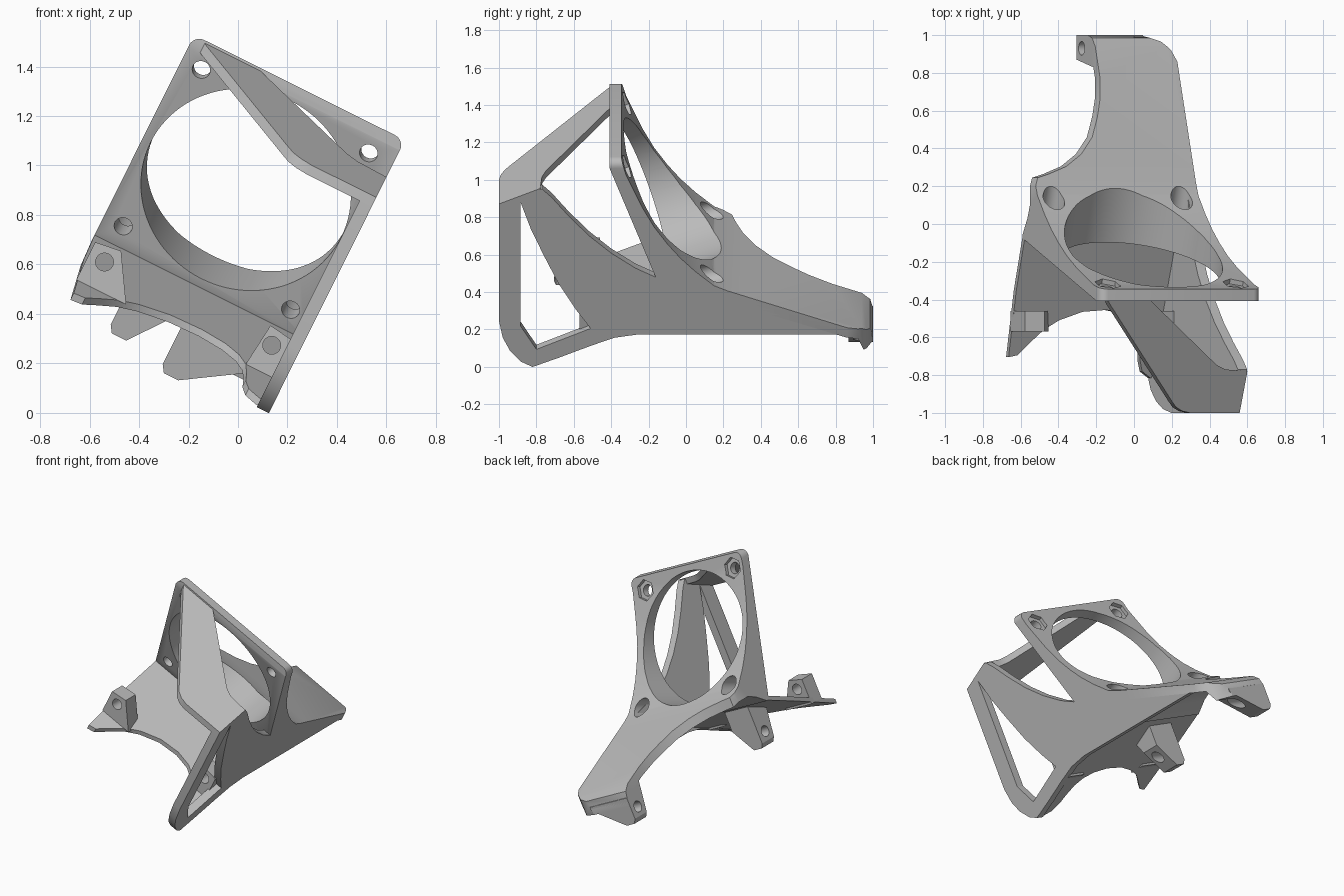
import bpy, bmesh, math
from mathutils import Matrix, Vector

if "Cube" in bpy.data.objects:
    bpy.data.objects.remove(bpy.data.objects["Cube"], do_unlink=True)

grey = bpy.data.materials.new("plain grey")
grey.use_nodes = True
COLOUR = (0.5, 0.5, 0.5, 1)
grey.diffuse_color = COLOUR
grey.node_tree.nodes["Principled BSDF"].inputs["Base Color"].default_value = COLOUR

# Parts are built upright, then the whole bracket leans sideways about y
LEAN = Matrix.Rotation(math.radians(26.5), 4, "Y")
LEFT, RIGHT = -0.84, 0.112


def make(name, bm):
    bmesh.ops.recalc_face_normals(bm, faces=bm.faces)
    mesh = bpy.data.meshes.new(name)
    bm.to_mesh(mesh)
    bm.free()
    mesh.materials.append(grey)
    obj = bpy.data.objects.new(name, mesh)
    bpy.context.collection.objects.link(obj)
    return obj


def prism_bm(points, offset):
    bm = bmesh.new()
    face = bm.faces.new([bm.verts.new(p) for p in points])
    grown = bmesh.ops.extrude_face_region(bm, geom=[face])["geom"]
    moved = [g for g in grown if isinstance(g, bmesh.types.BMVert)]
    bmesh.ops.translate(bm, verts=moved, vec=Vector(offset))
    return bm


def rod(radius, length, matrix, sides=32):
    """Cutter running from the matrix origin along its z axis."""
    bm = bmesh.new()
    bmesh.ops.create_cone(bm, cap_ends=True, segments=sides, radius1=radius,
                          radius2=radius, depth=length,
                          matrix=matrix @ Matrix.Translation((0, 0, length / 2)))
    return make("cutter", bm)


def carve(obj, cutter, operation="DIFFERENCE"):
    mod = obj.modifiers.new("carve", "BOOLEAN")
    mod.operation, mod.solver, mod.object = operation, "EXACT", cutter
    bpy.context.view_layer.update()
    result = obj.evaluated_get(bpy.context.evaluated_depsgraph_get())
    mesh = bpy.data.meshes.new_from_object(result)
    obj.modifiers.clear()
    obj.data = mesh
    bpy.data.objects.remove(cutter, do_unlink=True)


def side_prism(name, outline, u0, u1):
    return make(name, prism_bm([(u0, y, w) for y, w in outline], (u1 - u0, 0, 0)))


def sheet(name, outline, height, thickness):
    return make(name, prism_bm([(u, y, height(y)) for u, y in outline], (0, 0, -thickness)))


# Fan plate with an upright lip, flowing into the rear arm
profile = [(-.408, 1.288), (-.408, 1.24), (-.084, .385), (-.06, .36), (.03, .42), (.1, .45),
           (.2, .45), (.92, .21), (.95, .13), (1, .13), (1, .17), (.985, .225), (.94, .262),
           (.22, .51), (.15, .54), (.05, .625), (-.03, .705), (-.1, .79), (-.17, .89),
           (-.23, 1), (-.28, 1.11), (-.32, 1.2), (-.345, 1.288)]
bm = prism_bm([(LEFT, y, w) for y, w in profile], (RIGHT - LEFT, 0, 0))
corners = [e for e in bm.edges if all(v.co.z > 1.28 for v in e.verts)
           and abs(e.verts[0].co.x - e.verts[1].co.x) < .01]
bmesh.ops.bevel(bm, geom=corners, offset=.045, segments=6, affect="EDGES", profile=.5)
body = make("fan_plate_and_arm", bm)

# Trim the arm to its waisted plan
plan = [(-.9, -.6), (.2, -.6), (.2, .3), (.112, .3), (.112, .86), (.085, .92), (.04, .965),
        (-.03, .99), (-.14, 1.05), (-.36, 1.05), (-.36, .78), (-.38, .66), (-.41, .57),
        (-.46, .46), (-.54, .37), (-.64, .305), (-.75, .265), (-.82, .245), (-.84, .2), (-.9, .2)]
carve(body, make("cutter", prism_bm([(u, y, -.2) for u, y in plan], (0, 0, 2))), "INTERSECT")

# Large air opening and four screw holes
fan = Matrix.Translation((-.374, -.244, .8235)) @ Matrix.Rotation(math.radians(-70), 4, "X")
carve(body, rod(.43, .8, fan @ Matrix.Translation((0, 0, -.2)), 96))
for a in (-.378, .378):
    for b in (-.378, .378):
        carve(body, rod(.037, .8, fan @ Matrix.Translation((a, b, -.2))))
        if b < 0:
            carve(body, rod(.07, .3, fan @ Matrix.Translation((a, b, .035)), 6))
        else:
            carve(body, rod(.06, .4, fan @ Matrix.Translation((a, b, .12))))

# Sloping top brace
brace = [(-.8, -.385), (-.78, -.42), (-.30, -.94), (-.27, -.97), (-.23, -.99), (-.18, -1),
         (RIGHT, -1), (RIGHT, -.78), (-.02, -.77), (-.07, -.75), (-.12, -.715), (-.566, -.385)]
top_brace = sheet("top_brace", brace, lambda y: 1.287 + .42 * (y + .385), .042)

# Flat side panel with a three-cornered window
panel = [(-1, 1.02), (-1, .33), (-.98, .23), (-.94, .15), (-.88, .085), (-.82, .055),
         (-.68, .11), (-.5, .185), (-.38, .23), (-.25, .25), (.86, .25), (.86, .285),
         (.2, .515), (-.05, .56), (-.15, .585), (-.27, .645), (-.4, .735), (-.52, .84),
         (-.63, .96), (-.72, 1.07), (-.77, 1.118)]
side_panel = side_prism("side_panel", panel, RIGHT - .055, RIGHT)
window = [(-.885, 1.04), (-.885, .3), (-.8, .16), (-.51, .285), (-.59, .4),
          (-.68, .55), (-.76, .72), (-.83, .88)]
carve(side_panel, side_prism("cutter", window, 0, .3))

# Lower wing reaching forward
wing = [(LEFT, -.06), (-.835, -.35), (-.81, -.705), (-.76, -.695), (-.7, -.63), (-.63, -.56),
        (-.55, -.51), (-.42, -.465), (-.28, -.455), (-.17, -.475), (-.1, -.515), (-.06, -.57),
        (-.04, -.65), (-.03, -.72), (-.005, -.78), (.05, -.815), (RIGHT, -.82), (RIGHT, -.06)]
lower_wing = sheet("lower_wing", wing, lambda y: .385 + .4 * (y + .084), .03)
parts = [body, top_brace, side_panel, lower_wing]

# Two upright lugs on the wing
for name, u, flare, foot in (("left_front_lug", -.755, 1, .155), ("right_front_lug", 0, -1, .06)):
    shape = [(-.07, .19), (foot, .19), (.04, .375), (-.07, .36)]
    lug = make(name, prism_bm([(u + flare * p, -.57, w) for p, w in shape], (0, .11, 0)))
    carve(lug, rod(.036, .4, Matrix.Translation((u, -.4, .305)) @ Matrix.Rotation(math.pi / 2, 4, "X")))
    parts.append(lug)

# Two gusseted lugs hanging below, their tops following the sheet above
for name, u, y, w, top, reach, slope in (("under_lug", -.62, -.28, .06, .29, .2, .4),
                                         ("arm_lug", -.36, .83, .01, .24, .32, -.33)):
    shape = [(0, top - w), (0, .03), (.02, 0), (.085, 0), (reach, .15), (reach, top - w)]
    bm = prism_bm([(u + p, y, w + q) for p, q in shape], (0, .17, 0))
    for v in bm.verts:
        if v.co.z > top - .001:
            v.co.z += slope * (v.co.y - y)
        elif v.co.y < y + .01:
            v.co.y += .04
    lug = make(name, bm)
    axis = Matrix.Translation((u - .1, y + .1, w + .09)) @ Matrix.Rotation(math.pi / 2, 4, "Y")
    carve(lug, rod(.036, .6, axis))
    parts.append(lug)

# Lean every part and keep hard edges crisp
for part in parts:
    part.data.transform(LEAN)
    bpy.ops.object.select_all(action="DESELECT")
    part.select_set(True)
    bpy.context.view_layer.objects.active = part
    bpy.ops.object.shade_smooth_by_angle(angle=math.radians(28))
